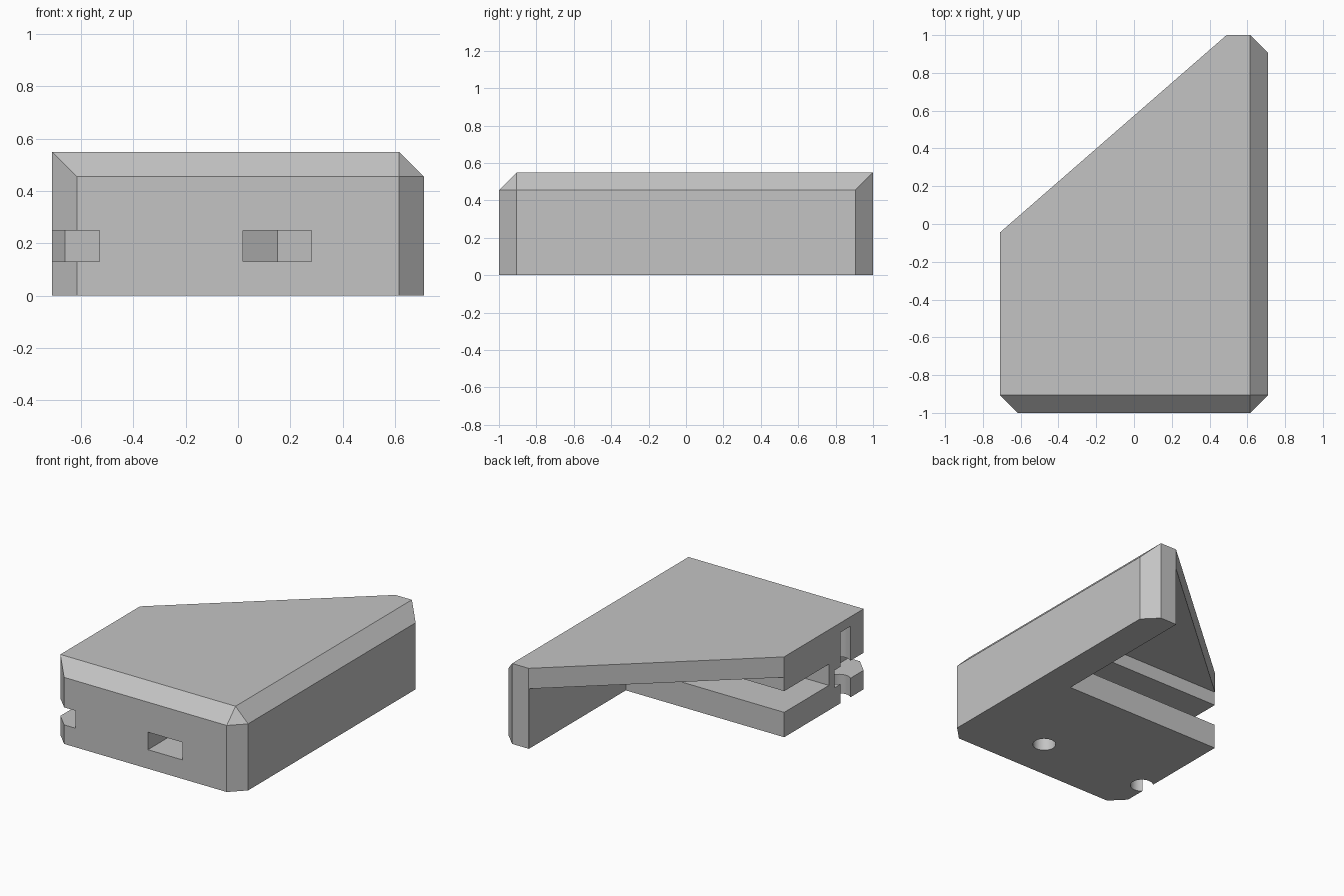
import bpy
import bmesh
import math
from mathutils import Vector

if "Cube" in bpy.data.objects:
    bpy.data.objects.remove(bpy.data.objects["Cube"])

HX, HY, TOP, BEVEL = 0.71, 1.0, 0.55, 0.095
WALL_X, BACK_Y = 0.49, -0.045      # inner wall face, back of the thick block

grey = bpy.data.materials.new("plain grey")
grey.use_nodes = True
grey.diffuse_color = (0.55, 0.55, 0.55, 1)
grey.node_tree.nodes["Principled BSDF"].inputs["Base Color"].default_value = (0.55, 0.55, 0.55, 1)


def prism(outline, z0, z1):
    """Vertical prism from an xy outline."""
    bm = bmesh.new()
    base = bm.faces.new([bm.verts.new((x, y, z0)) for x, y in outline])
    side = bmesh.ops.extrude_face_region(bm, geom=[base])["geom"]
    moved = [v for v in side if isinstance(v, bmesh.types.BMVert)]
    bmesh.ops.translate(bm, verts=moved, vec=(0, 0, z1 - z0))
    bmesh.ops.recalc_face_normals(bm, faces=bm.faces)
    return bm


def make_object(name, bm):
    bmesh.ops.recalc_face_normals(bm, faces=bm.faces)
    mesh = bpy.data.meshes.new(name)
    bm.to_mesh(mesh)
    bm.free()
    mesh.materials.append(grey)
    obj = bpy.data.objects.new(name, mesh)
    bpy.context.collection.objects.link(obj)
    return obj


def slice_off(bm, point, normal):
    """Remove everything beyond a plane and cap the cut."""
    geom = bm.verts[:] + bm.edges[:] + bm.faces[:]
    cut = bmesh.ops.bisect_plane(bm, geom=geom, plane_co=point, clear_outer=True,
                                 plane_no=Vector(normal).normalized())["geom_cut"]
    bmesh.ops.contextual_create(bm, geom=[e for e in cut if isinstance(e, bmesh.types.BMEdge)])


def box_outline(x0, x1, y0, y1):
    return [(x0, y0), (x1, y0), (x1, y1), (x0, y1)]


def carve(body, name, outline, z0, z1):
    """Subtract a prism from the body."""
    cutter = make_object(name, prism(outline, z0, z1))
    cutter.hide_render = True
    mod = body.modifiers.new(name, "BOOLEAN")
    mod.operation, mod.solver, mod.object = "DIFFERENCE", "EXACT", cutter
    bpy.context.view_layer.objects.active = body
    bpy.ops.object.modifier_apply(modifier=mod.name)
    bpy.data.objects.remove(cutter)


# Outer body with a diagonal back edge
bm = prism([(-HX, -HY), (HX, -HY), (HX, HY), (WALL_X, HY), (-HX, BACK_Y)], 0, TOP)

# Chamfers on the outer edges, then the small triangular corner facet
slice_off(bm, (HX - BEVEL, -HY, 0), (1, -1, 0))
slice_off(bm, (-HX + BEVEL, -HY, 0), (-1, -1, 0))
slice_off(bm, (HX - BEVEL, HY, 0), (1, 1, 0))
slice_off(bm, (HX - BEVEL, 0, TOP), (1, 0, 1))
slice_off(bm, (0, -HY + BEVEL, TOP), (0, -1, 1))
slice_off(bm, (HX - BEVEL, -HY + BEVEL, TOP), (1, -1, 1))
body = make_object("corner_bracket", bm)

# Open space below the triangular top plate
carve(body, "rear_cavity", box_outline(-1, WALL_X - 0.002, BACK_Y - 0.002, 2), -1, 0.41)

# Horizontal panel slot
carve(body, "panel_slot", box_outline(-1, WALL_X - 0.002, -0.53, 0.1), 0.17, 0.315)

# Nut pockets entered from the front, with screw holes from below
HOLE_Y, NUT, HOLE = -0.71, 0.131, 0.073
for x in (0.15, -0.66):
    shoulder = HOLE_Y + NUT * math.tan(math.pi / 6)
    tip = HOLE_Y + NUT / math.cos(math.pi / 6)
    pocket = [(x - NUT, -2), (x + NUT, -2), (x + NUT, shoulder), (x, tip), (x - NUT, shoulder)]
    carve(body, "nut_pocket", pocket, 0.13, 0.25)
    angles = [math.tau * i / 32 for i in range(32)]
    ring = [(x + HOLE * math.cos(a), HOLE_Y + HOLE * math.sin(a)) for a in angles]
    carve(body, "screw_hole", ring, -1, 0.485)

# Smooth hole walls, crisp edges elsewhere
body.select_set(True)
bpy.context.view_layer.objects.active = body
bpy.ops.object.shade_smooth_by_angle(angle=math.radians(30))
